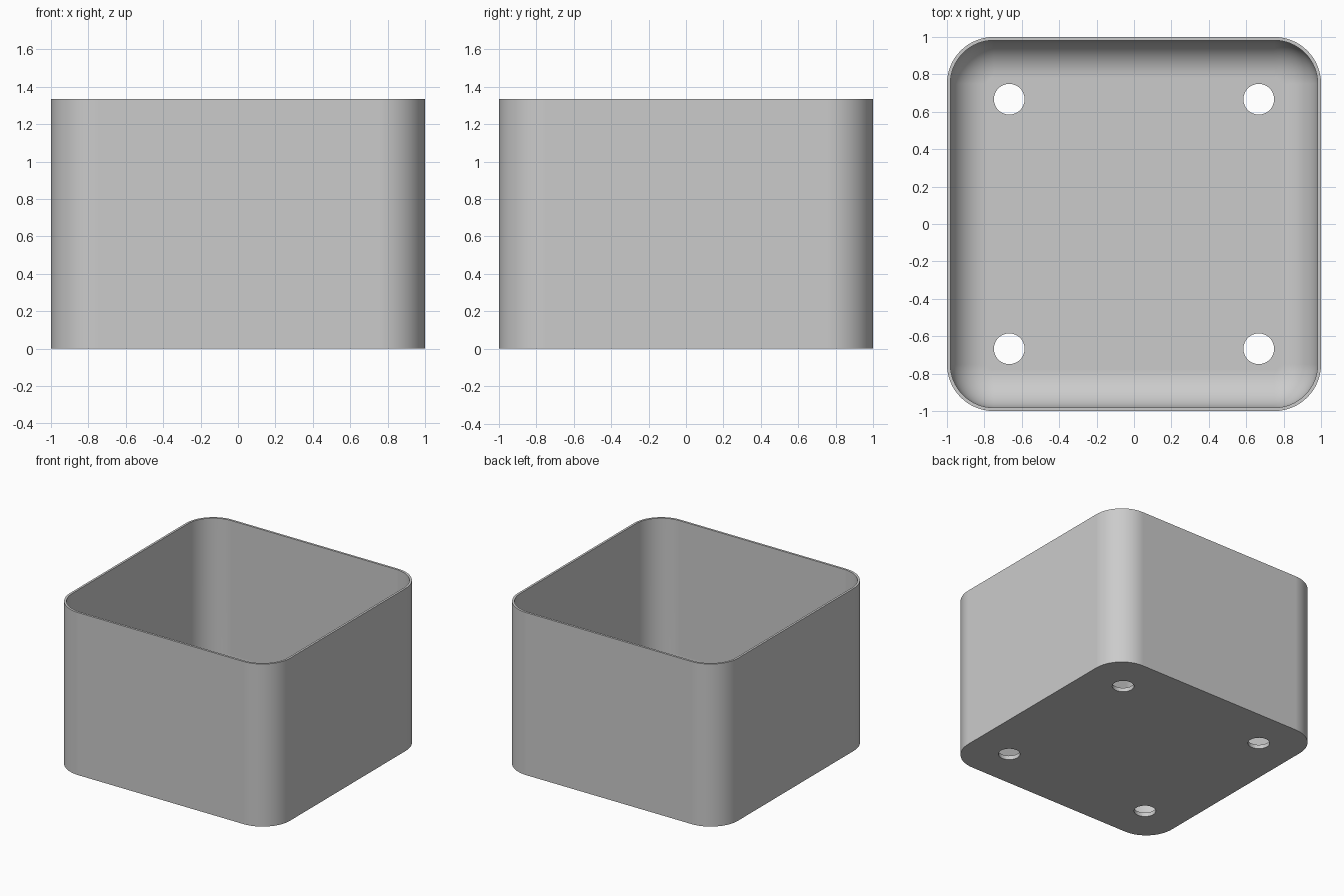
import bpy, bmesh
from math import sin, cos, pi

cube = bpy.data.objects.get("Cube")
if cube:
    bpy.data.objects.remove(cube, do_unlink=True)

HEIGHT = 1.335
WALL = 0.018      # wall thickness
FLOOR = 0.033     # floor thickness
CORNER = 0.25     # outer corner radius
FILLET = 0.2      # inner floor fillet radius
HOLE = 0.082
HOLE_POS = 0.667
STEPS = 16

grey = bpy.data.materials.new("light_grey")
grey.use_nodes = True
colour = (0.6, 0.6, 0.6, 1)
grey.diffuse_color = colour
grey.node_tree.nodes["Principled BSDF"].inputs["Base Color"].default_value = colour


def ring(bm, inset, z):
    """Rounded square loop, moved inwards by the inset."""
    c, r = 1 - CORNER, CORNER - inset
    verts = []
    for k, (sx, sy) in enumerate([(1, 1), (-1, 1), (-1, -1), (1, -1)]):
        for i in range(STEPS + 1):
            a = (k + i / STEPS) * pi / 2
            verts.append(bm.verts.new((sx * c + r * cos(a), sy * c + r * sin(a), z)))
    return verts


# Open box: outside wall, rim, inside wall, fillet, floor
profile = [(0, 0), (0, HEIGHT), (WALL, HEIGHT)]
for i in range(13):
    a = i / 12 * pi / 2
    profile.append((WALL + FILLET * (1 - cos(a)), FLOOR + FILLET * (1 - sin(a))))

bm = bmesh.new()
rings = [ring(bm, d, z) for d, z in profile]
for lo, hi in zip(rings, rings[1:]):
    n = len(lo)
    for i in range(n):
        j = (i + 1) % n
        bm.faces.new((lo[i], lo[j], hi[j], hi[i]))
bm.faces.new(rings[0][::-1])
bm.faces.new(rings[-1])
bmesh.ops.recalc_face_normals(bm, faces=bm.faces)
mesh = bpy.data.meshes.new("planter_box")
bm.to_mesh(mesh)
bm.free()
box = bpy.data.objects.new("planter_box", mesh)
bpy.context.collection.objects.link(box)
mesh.materials.append(grey)

# Four drain holes through the floor
bpy.context.view_layer.objects.active = box
for sx in (-1, 1):
    for sy in (-1, 1):
        bpy.ops.mesh.primitive_cylinder_add(
            vertices=48, radius=HOLE, depth=0.2,
            location=(sx * HOLE_POS, sy * HOLE_POS, 0))
        cutter = bpy.context.object
        cutter.name = "hole_cutter"
        cutter.hide_render = True
        cutter.data.materials.append(grey)
        bpy.context.view_layer.objects.active = box
        cut = box.modifiers.new("drain_hole", 'BOOLEAN')
        cut.operation = 'DIFFERENCE'
        cut.object = cutter
        bpy.ops.object.modifier_apply(modifier=cut.name)
        bpy.data.objects.remove(cutter, do_unlink=True)

# Smooth corners, flat walls and floor
bpy.ops.object.select_all(action='DESELECT')
box.select_set(True)
bpy.context.view_layer.objects.active = box
bpy.ops.object.shade_smooth_by_angle(angle=pi / 6)
weighted = box.modifiers.new("flat_walls", 'WEIGHTED_NORMAL')
weighted.keep_sharp = True
